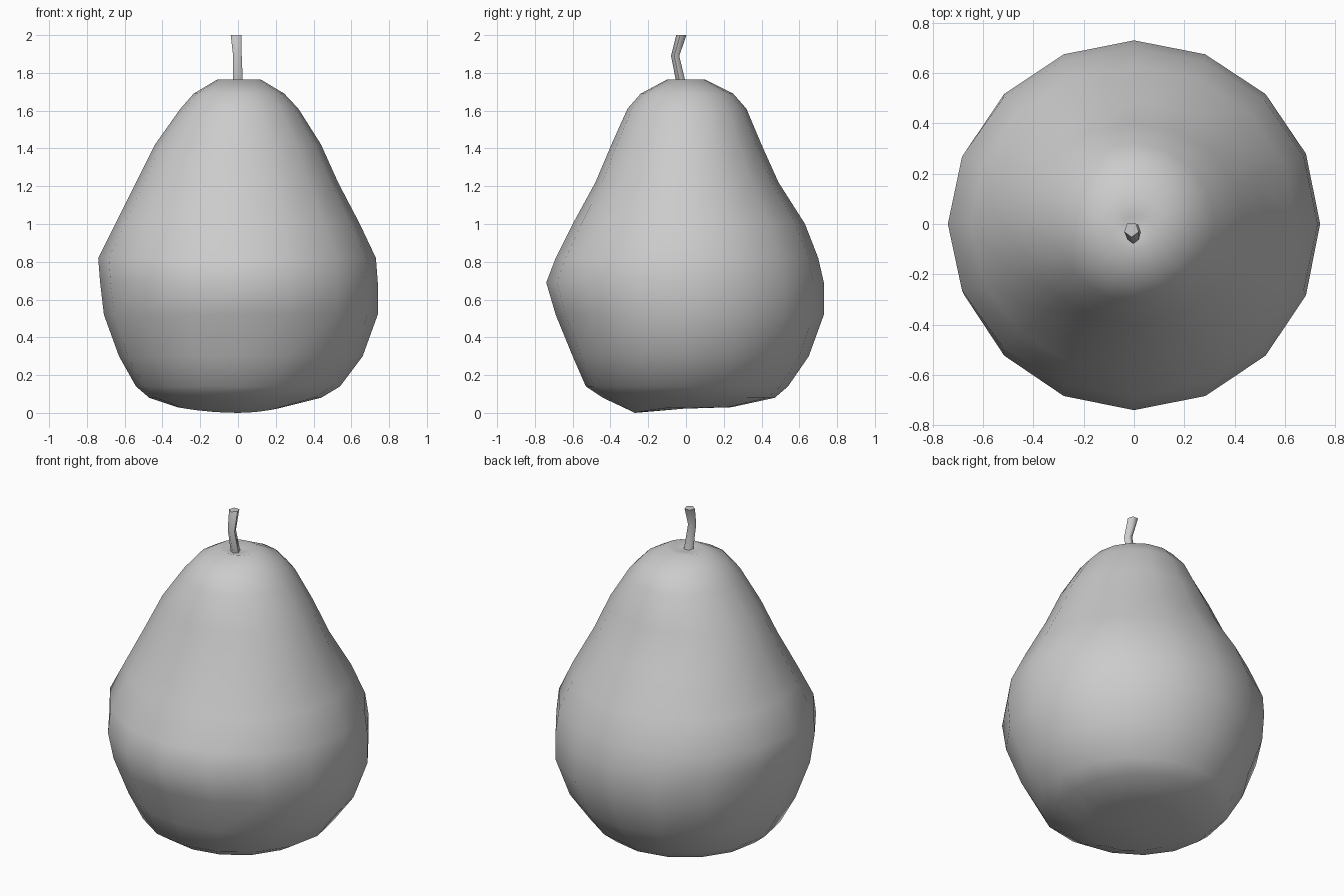
import bpy, bmesh
from math import sin, cos, pi

if "Cube" in bpy.data.objects:
    bpy.data.objects.remove(bpy.data.objects["Cube"])


def loft(name, rings):
    """Skin a list of equal-length point rings and cap both ends."""
    bm = bmesh.new()
    loops = [[bm.verts.new(p) for p in ring] for ring in rings]
    n = len(loops[0])
    for a, b in zip(loops, loops[1:]):
        for i in range(n):
            j = (i + 1) % n
            bm.faces.new((a[i], a[j], b[j], b[i]))
    caps = [bm.faces.new(loops[0][::-1]), bm.faces.new(loops[-1])]
    bmesh.ops.poke(bm, faces=caps)
    bmesh.ops.recalc_face_normals(bm, faces=bm.faces)
    mesh = bpy.data.meshes.new(name)
    bm.to_mesh(mesh)
    bm.free()
    obj = bpy.data.objects.new(name, mesh)
    bpy.context.collection.objects.link(obj)
    for poly in mesh.polygons:
        poly.use_smooth = True
    return obj


# Pear body: height, then reach to left, right, front and back
PROFILE = [
    (0.03, 0.32, 0.24, 0.27, 0.24),
    (0.08, 0.47, 0.44, 0.44, 0.47),
    (0.14, 0.54, 0.54, 0.53, 0.54),
    (0.30, 0.63, 0.66, 0.60, 0.65),
    (0.52, 0.71, 0.74, 0.69, 0.73),
    (0.69, 0.73, 0.74, 0.74, 0.73),
    (0.82, 0.74, 0.73, 0.69, 0.70),
    (1.00, 0.65, 0.645, 0.60, 0.63),
    (1.22, 0.54, 0.53, 0.48, 0.49),
    (1.42, 0.44, 0.44, 0.395, 0.40),
    (1.61, 0.305, 0.32, 0.31, 0.32),
    (1.69, 0.235, 0.245, 0.24, 0.25),
    (1.765, 0.11, 0.12, 0.10, 0.10),
    (1.75, 0.04, 0.04, 0.05, 0.03),
]
SIDES = 16
body_rings = []
for z, left, right, front, back in PROFILE:
    ring = []
    for i in range(SIDES):
        c, s = cos(2 * pi * i / SIDES), sin(2 * pi * i / SIDES)
        # The underside dips to the ground at the front
        dip = 0.03 * max(0, -s) ** 2 if z < 0.05 else 0
        ring.append((c * (right if c > 0 else left),
                     s * (back if s > 0 else front), z - dip))
    body_rings.append(ring)
loft("pear_body", body_rings)

# Five-sided bent stem: centre x, y, z and radius
STEM = [(0, -0.02, 1.73, 0.028), (-0.003, -0.055, 1.89, 0.024), (-0.01, -0.022, 2.0, 0.03)]
stem = loft("stem", [[(x + r * cos(2 * pi * i / 5 - pi / 2),
                       y + r * sin(2 * pi * i / 5 - pi / 2), z) for i in range(5)]
                     for x, y, z, r in STEM])
bpy.context.view_layer.objects.active = stem
stem.select_set(True)
bpy.ops.object.shade_smooth_by_angle(angle=pi / 2.5)
